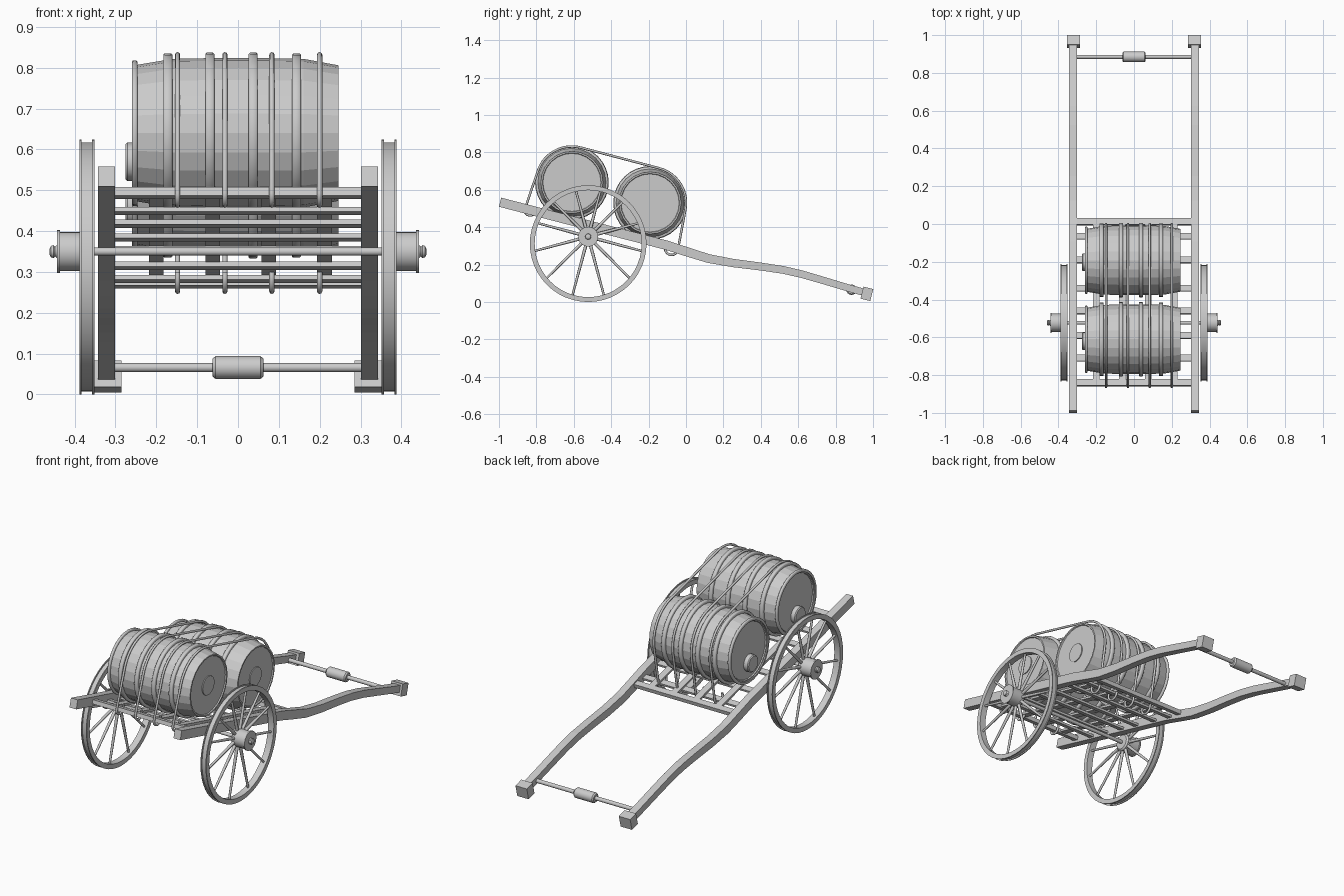
import bpy, bmesh
from math import sin, cos, pi, radians, atan2, sqrt
from mathutils import Vector, Matrix

if "Cube" in bpy.data.objects:
    bpy.data.objects.remove(bpy.data.objects["Cube"])


def finish(name, bm, smooth=None):
    bmesh.ops.recalc_face_normals(bm, faces=bm.faces)
    me = bpy.data.meshes.new(name)
    bm.to_mesh(me)
    bm.free()
    ob = bpy.data.objects.new(name, me)
    bpy.context.collection.objects.link(ob)
    if smooth:
        bpy.ops.object.select_all(action='DESELECT')
        ob.select_set(True)
        bpy.context.view_layer.objects.active = ob
        bpy.ops.object.shade_smooth_by_angle(angle=radians(smooth))
    return ob


def lathe(name, profile, y, z, sides, closed=False, smooth=None):
    """Revolve (x, radius) points about an x-directed axis through y, z."""
    bm = bmesh.new()
    rings = [[bm.verts.new((x, y + r * cos(2 * pi * i / sides), z + r * sin(2 * pi * i / sides)))
              for i in range(sides)] for x, r in profile]
    pairs = list(zip(rings, rings[1:]))
    if closed:
        pairs.append((rings[-1], rings[0]))
    for a, b in pairs:
        for i in range(sides):
            j = (i + 1) % sides
            bm.faces.new((a[i], a[j], b[j], b[i]))
    if not closed:
        bm.faces.new(rings[0])
        bm.faces.new(rings[-1])
    return finish(name, bm, smooth)


def box(name, size, loc, tilt):
    bm = bmesh.new()
    bmesh.ops.create_cube(bm, size=1)
    bmesh.ops.transform(bm, verts=bm.verts, matrix=Matrix.Translation(loc)
                        @ Matrix.Rotation(tilt, 4, 'X') @ Matrix.Diagonal((*size, 1)))
    return finish(name, bm)


def tube(name, points, radius):
    cu = bpy.data.curves.new(name, 'CURVE')
    cu.dimensions = '3D'
    cu.bevel_depth = radius
    cu.bevel_resolution = 2
    cu.use_fill_caps = True
    sp = cu.splines.new('POLY')
    sp.points.add(len(points) - 1)
    for p, co in zip(sp.points, points):
        p.co = (*co, 1)
    tmp = bpy.data.objects.new(name, cu)
    bpy.context.collection.objects.link(tmp)
    bpy.context.view_layer.update()
    me = bpy.data.meshes.new_from_object(tmp.evaluated_get(bpy.context.evaluated_depsgraph_get()))
    bpy.data.objects.remove(tmp)
    bm = bmesh.new()
    bm.from_mesh(me)
    return finish(name, bm, 50)


SLOPE = 0.258
TILT = -atan2(SLOPE, 1)


def deck(y):
    return 0.535 - SLOPE * (y + 1)


# Side shafts: swept rectangle, (y, z, thickness)
path = [(-0.994, 0.534, 0.05), (-0.5, 0.406, 0.05), (-0.1, 0.303, 0.05), (0.02, 0.264, 0.049),
        (0.12, 0.233, 0.047), (0.25, 0.209, 0.044), (0.4, 0.19, 0.042), (0.52, 0.172, 0.041),
        (0.62, 0.149, 0.04), (0.75, 0.111, 0.039), (0.87, 0.075, 0.038), (0.96, 0.05, 0.038)]
for s, side in ((-1, "left"), (1, "right")):
    bm = bmesh.new()
    rings = []
    for i, (y, z, t) in enumerate(path):
        a, b = path[max(i - 1, 0)], path[min(i + 1, len(path) - 1)]
        d = Vector((b[0] - a[0], b[1] - a[1])).normalized()
        n = Vector((-d.y, d.x)) * t / 2
        rings.append([bm.verts.new((s * 0.322 + w, y + k * n.x, z + k * n.y))
                      for w, k in ((-.021, -1), (.021, -1), (.021, 1), (-.021, 1))])
    for a, b in zip(rings, rings[1:]):
        for i in range(4):
            j = (i + 1) % 4
            bm.faces.new((a[i], a[j], b[j], b[i]))
    bm.faces.new(rings[0])
    bm.faces.new(rings[-1])
    finish(side + "_shaft", bm)
    box(side + "_shaft_end_block", (0.07, 0.054, 0.066), (s * 0.32, 0.967, 0.044), TILT)

# Pull bar and grip
lathe("pull_bar", [(-0.31, 0.011), (0.31, 0.011)], 0.885, 0.066, 16, smooth=40)
lathe("pull_grip", [(-0.062, 0.022), (-0.055, 0.028), (0.055, 0.028), (0.062, 0.022)],
      0.885, 0.066, 16, smooth=30)

# Deck: end rails, thin cross slats, lengthwise slats
for name, y in (("rear_rail", -0.84), ("front_rail", 0.012)):
    box(name, (0.61, 0.034, 0.022), (0, y, deck(y)), TILT)
for y in (-0.71, -0.59, -0.46, -0.34, -0.19, -0.065):
    box("cross_slat", (0.61, 0.034, 0.012), (0, y, deck(y) - 0.011), TILT)
for x in (-0.2, -0.062, 0.075, 0.212):
    box("long_slat", (0.036, 0.9, 0.012), (x, -0.415, deck(-0.415) + 0.001), TILT)

# Axle and wheels
AY, AZ, WZ = -0.523, 0.35, 0.3125
lathe("axle", [(-0.36, 0.01), (0.36, 0.01)], AY, AZ, 16, smooth=40)
for s, side in ((-1, "left"), (1, "right")):
    rim = [(.352, .286), (.352, .312), (.357, .312), (.357, .305),
           (.383, .305), (.383, .312), (.388, .312), (.388, .286)]
    lathe(side + "_rim", [(s * x, r) for x, r in rim], AY, WZ, 48, True, 40)
    hub = [(.352, .04), (.36, .048), (.436, .048), (.436, .053), (.443, .053), (.443, .016),
           (.448, .012), (.452, .016), (.458, .014), (.461, .008)]
    lathe(side + "_hub", [(s * x, r) for x, r in hub], AY, AZ, 24, smooth=40)
    bm = bmesh.new()
    for k in range(12):
        a = radians(15 + 30 * k)
        d = Vector((0, cos(a), sin(a)))
        e = AZ - WZ                                    # hub sits above rim centre
        reach = -e * d.z + sqrt(0.292 ** 2 - (e * d.y) ** 2)
        mid = Vector((s * 0.37, AY, AZ)) + d * (reach + 0.035) / 2
        bmesh.ops.create_cone(bm, cap_ends=True, segments=8, radius1=0.009, radius2=0.006,
                              depth=reach - 0.035,
                              matrix=Matrix.Translation(mid) @ d.to_track_quat('Z', 'Y').to_matrix().to_4x4())
    finish(side + "_spokes", bm, 50)

# Barrels with hoops, lids and bungs
C1, C2 = (-0.61, 0.64), (-0.192, 0.53)
for (y, z), b in ((C1, "rear"), (C2, "front")):
    lathe(b + "_barrel", [(-.248, .155), (-.254, .158), (-.254, .166), (-.16, .182), (-.05, .184),
                          (.05, .184), (.16, .182), (.246, .166), (.246, .158), (.24, .155)], y, z, 24)
    for x, r in ((-.253, .178), (-.172, .195), (-.069, .197), (.037, .197), (.143, .195)):
        h = 0.007 if r < .18 else 0.011
        lathe(b + "_hoop", [(x - h, r - .015), (x - h, r - .003), (x - h + .003, r), (x + h - .003, r),
                            (x + h, r - .003), (x + h, r - .015)], y, z, 32, True, 50)
    lathe(b + "_lid_disc", [(.235, .052), (.245, .052)], y, z, 24, smooth=40)
    lathe(b + "_bung", [(-.24, .047), (-.271, .047), (-.276, .042)], y - 0.01, z - 0.07, 20, smooth=40)

# Tie-down ropes over both barrels, hooked under the rails
R = 0.192
top = atan2(C2[1] - C1[1], C2[0] - C1[0]) + pi / 2


def arc(c, r, a0, a1, n):
    return [(c[0] + r * cos(a0 + (a1 - a0) * i / n), c[1] + r * sin(a0 + (a1 - a0) * i / n))
            for i in range(n + 1)]


rope = (arc((-0.833, 0.493), 0.03, radians(380), radians(180), 10)
        + arc(C1, R, radians(163), top, 14)
        + arc(C2, R, top, radians(-10), 14)
        + arc((-0.077, 0.287), 0.035, radians(0), radians(-200), 10))
for x in (-0.148, -0.032, 0.083, 0.2):
    tube("tie_rope", [(x, y, z) for y, z in rope], 0.0065)
